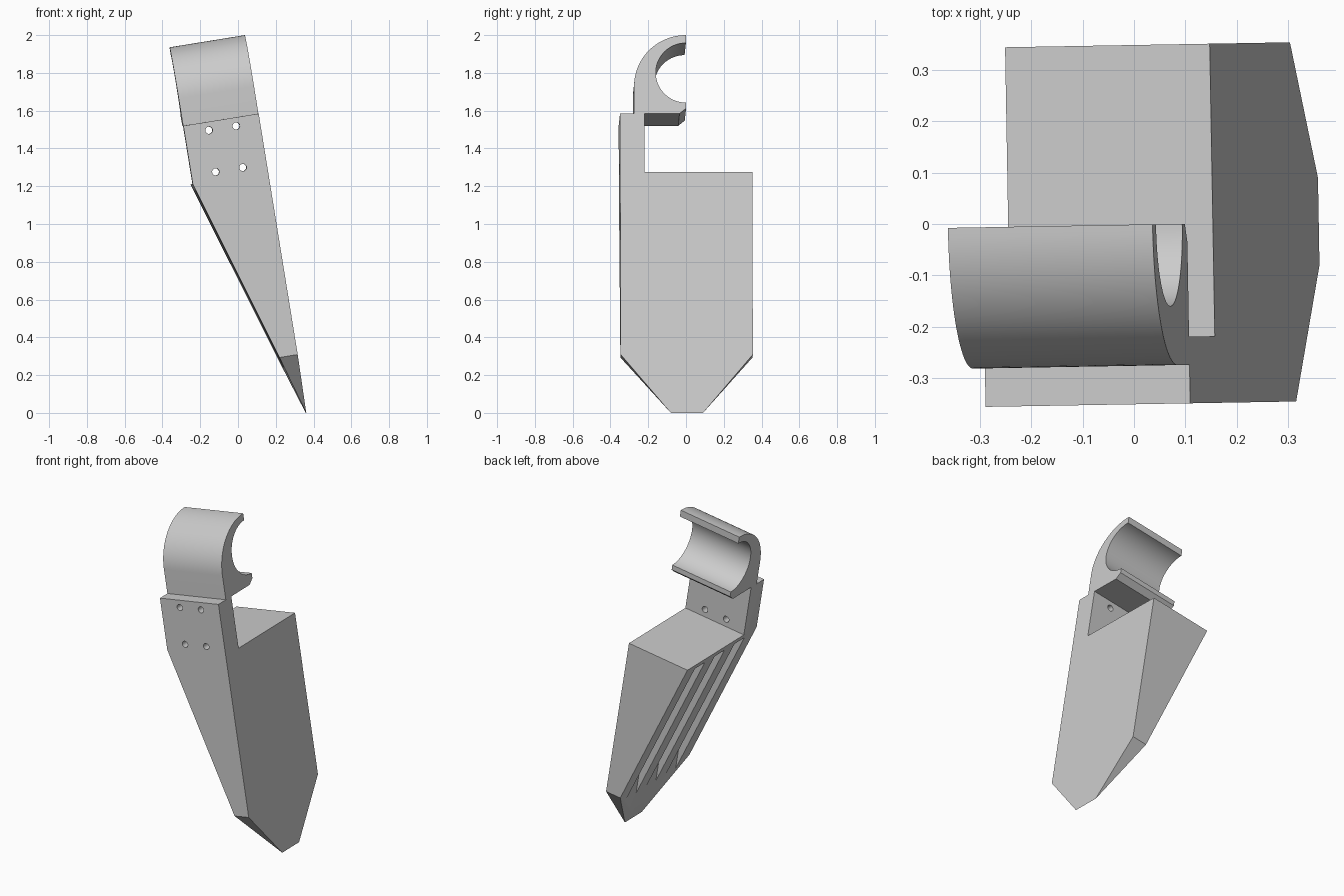
import bpy
import bmesh
from math import cos, sin, radians
from mathutils import Matrix, Vector

if "Cube" in bpy.data.objects:
    bpy.data.objects.remove(bpy.data.objects["Cube"])

# Tilted frame: origin at the tip, x across the thickness, z along the length
FRAME = (Matrix.Translation((0.36, 0.005, 0)) @ Matrix.Rotation(radians(1), 4, "Z")
         @ Matrix.Rotation(radians(-9.2), 4, "Y"))
THICK, KNEE, SHOULDER, HALF = 0.404, 1.291, 1.605, 0.35

grey = bpy.data.materials.new("plain grey")
grey.use_nodes = True
grey.diffuse_color = (0.6, 0.6, 0.6, 1)
grey.node_tree.nodes["Principled BSDF"].inputs["Base Color"].default_value = (0.6, 0.6, 0.6, 1)


def prism(name, outline, axis, start, end):
    """Extrude an outline along axis x (outline is y, z) or axis y (outline is x, z)."""
    def place(a, b, t):
        return FRAME @ (Vector((t, a, b)) if axis == "x" else Vector((a, t, b)))
    bm = bmesh.new()
    rings = [[bm.verts.new(place(a, b, t)) for a, b in outline] for t in (start, end)]
    for ring in rings:
        bm.faces.new(ring)
    for i in range(len(outline)):
        j = (i + 1) % len(outline)
        bm.faces.new((rings[0][i], rings[0][j], rings[1][j], rings[1][i]))
    bmesh.ops.recalc_face_normals(bm, faces=bm.faces)
    mesh = bpy.data.meshes.new(name)
    bm.to_mesh(mesh)
    bm.free()
    mesh.materials.append(grey)
    obj = bpy.data.objects.new(name, mesh)
    bpy.context.collection.objects.link(obj)
    return obj


def arc(cy, cz, radius, first, last, steps):
    angles = [radians(first + (last - first) * i / steps) for i in range(steps + 1)]
    return [(cy + radius * cos(a), cz + radius * sin(a)) for a in angles]


def activate(obj):
    bpy.ops.object.select_all(action="DESELECT")
    obj.select_set(True)
    bpy.context.view_layer.objects.active = obj


def cut(target, cutter):
    cutter.hide_render = True
    mod = target.modifiers.new("cut", "BOOLEAN")
    mod.operation, mod.solver, mod.object = "DIFFERENCE", "EXACT", cutter
    activate(target)
    bpy.ops.object.modifier_apply(modifier=mod.name)
    bpy.data.objects.remove(cutter)


# Blade with pointed end and mounting plate
blade = prism("blade", [(-0.085, 0), (0.085, 0), (HALF, 0.313), (HALF, KNEE), (-0.22, KNEE),
                        (-0.22, SHOULDER), (-HALF, SHOULDER), (-HALF, 0.313)], "x", -THICK, 0)

# Sloping side, thinning the blade to an edge
cut(blade, prism("slope_cutter", [(0, 0), (-THICK, KNEE), (-1, KNEE), (-1, -0.5), (0, -0.5)],
                 "y", -0.6, 0.6))

# Three deep pockets between the ribs
for y in (-0.2, 0, 0.2):
    cut(blade, prism("pocket_cutter", [(-0.08, 0.2), (-0.08, 1.255), (-0.6, 1.255), (-0.6, 0.2)],
                     "y", y - 0.05, y + 0.05))

# Four bolt holes through the plate
for x in (-0.274, -0.128):
    for z in (1.337, 1.56):
        cut(blade, prism("hole_cutter", arc(x, z, 0.019, 0, 345, 23), "y", -0.5, -0.1))

# Open hook clamp on top of the plate
hook = prism("hook_clamp", arc(0, 1.751, 0.275, 90, 180, 24)
             + [(-0.275, SHOULDER), (-0.035, SHOULDER), (0, 1.633)]
             + arc(0, 1.824, 0.16, 270, 90, 40), "x", -THICK, 0)

for obj in (blade, hook):
    activate(obj)
    bpy.ops.object.shade_smooth_by_angle(angle=radians(30))
